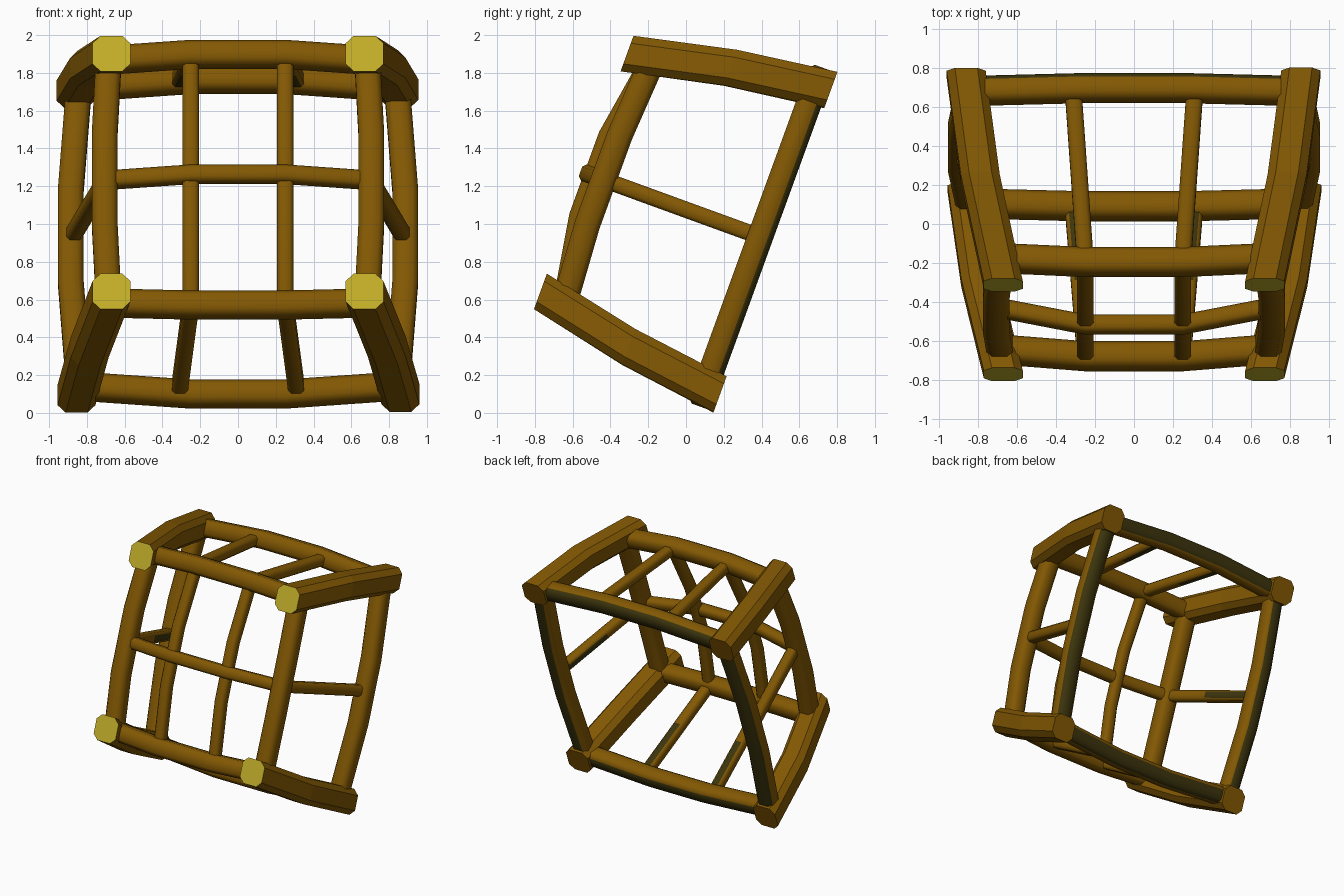
import bpy, bmesh, math
from mathutils import Matrix, Vector

if "Cube" in bpy.data.objects:
    bpy.data.objects.remove(bpy.data.objects["Cube"])


def material(name, rgb):
    m = bpy.data.materials.new(name)
    m.diffuse_color = (*rgb, 1)
    m.use_nodes = True
    m.node_tree.nodes["Principled BSDF"].inputs["Base Color"].default_value = m.diffuse_color
    return m


MATERIALS = [material("brown wood", (0.225, 0.098, 0.001)),
             material("yellow cut end", (0.54, 0.42, 0.022)),
             material("dark olive underside", (0.045, 0.035, 0.004))]

# The whole cage is built upright around its own centre, then tilted back
TILT = Matrix.Translation((0, -0.034, 1.088)) @ Matrix.Rotation(math.radians(-20), 4, 'X')


def octagon(r):
    """Square of half width r with chamfered corners."""
    c = r * .58
    return [(r, c), (c, r), (-c, r), (-r, c), (-r, -c), (-c, -r), (c, -r), (r, -c)]


def sweep(name, path, radius, axis, turn=0, paint=None, smooth=True):
    """Sweep an octagon square to one axis along a path; turn = quarter turns about y.
    paint gives the material index from a face's normal and centre."""
    u, v = [a for a in range(3) if a != axis]
    bm = bmesh.new()
    rings = []
    for p in path:
        ring = []
        for a, b in octagon(radius):
            co = Vector(p)
            co[u] += a
            co[v] += b
            ring.append(bm.verts.new(co))
        rings.append(ring)
    for r0, r1 in zip(rings, rings[1:]):
        for i in range(8):
            j = (i + 1) % 8
            bm.faces.new((r0[i], r0[j], r1[j], r1[i]))
    bm.faces.new(rings[0])
    bm.faces.new(rings[-1])
    bmesh.ops.recalc_face_normals(bm, faces=bm.faces[:])
    if paint:
        for f in bm.faces:
            f.material_index = paint(f.normal, f.calc_center_median())
    bm.transform(TILT @ Matrix.Rotation(turn * math.pi / 2, 4, 'Y'))
    me = bpy.data.meshes.new(name)
    bm.to_mesh(me)
    bm.free()
    for m in MATERIALS:
        me.materials.append(m)
    ob = bpy.data.objects.new(name, me)
    bpy.context.collection.objects.link(ob)
    if smooth:
        bpy.ops.object.select_all(action='DESELECT')
        ob.select_set(True)
        bpy.context.view_layer.objects.active = ob
        bpy.ops.object.shade_smooth_by_angle(angle=math.radians(60))
    return ob


def bowed(end, mid, half, flat=.25):
    """Path along x: ends at (y, z) = end, flat middle at (y, z) = mid."""
    return [(-half, *end), (-flat, *mid), (flat, *mid), (half, *end)]


def front_cap(n, c):
    return 1 if n.y < -.9 else 0


def dark_back(n, c):
    return 2 if n.y > .3 and n.z > -.3 else 0


def dark_inside(n, c):
    return 2 if n.z < -.9 and c.y > 0 else 0


for t in range(4):
    # Thick octagonal corner beams flaring to the back
    sweep("corner_beam", [(.67, -.54, .67), (.785, 0, .788), (.855, .54, .86)],
          .1, 1, t, front_cap, smooth=False)
    # Front and back frame tubes
    sweep("front_frame_tube", bowed((-.40, .685), (-.428, .706), .67), .068, 0, t)
    sweep("back_frame_tube", bowed((.455, .845), (.455, .886), .80), .068, 0, t, dark_back)

# Thin bars on the roof and the floor
for t in (0, 2):
    for s in (-1, 1):
        sweep("roof_floor_bar", [(s * .25, -.42, .70), (s * .28, 0, .786), (s * .31, .42, .872)],
              .043, 1, t, dark_inside)
# One thin bar on each side
for t in (1, 3):
    sweep("side_bar", [(0, -.42, .70), (0, 0, .786), (0, .42, .872)], .043, 1, t, dark_inside)

# Bowed front grille: one cross bar and two uprights
sweep("grille_cross_bar", bowed((-.43, 0), (-.512, 0), .65), .046, 0)
for s in (-1, 1):
    sweep("grille_upright", bowed((-.425, s * .25), (-.494, s * .25), .65, .23), .043, 0, 1)
